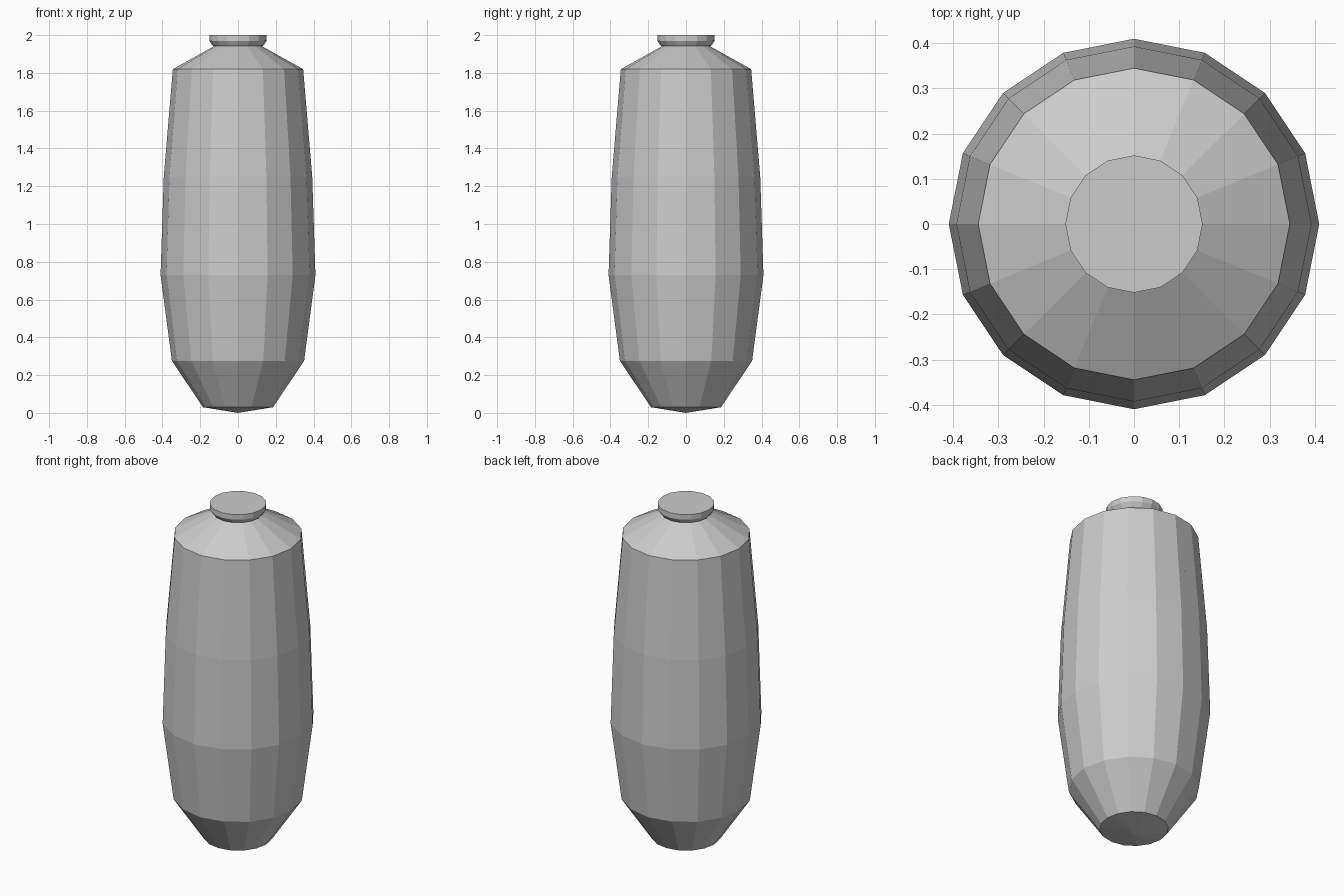
import bpy, bmesh, math
from mathutils import Vector

if "Cube" in bpy.data.objects:
    bpy.data.objects.remove(bpy.data.objects["Cube"])

SIDES = 16


def lathe(profile):
    """Closed 16-sided solid from (radius, z) points; radius 0 is a tip."""
    bm = bmesh.new()
    rings = []
    for r, z in profile:
        if r == 0:
            rings.append([bm.verts.new((0, 0, z))] * SIDES)
        else:
            rings.append([bm.verts.new((r * math.cos(2 * math.pi * i / SIDES),
                                        r * math.sin(2 * math.pi * i / SIDES), z))
                          for i in range(SIDES)])
    for a, b in zip(rings, rings[1:]):
        for i in range(SIDES):
            j = (i + 1) % SIDES
            quad = list(dict.fromkeys([a[i], a[j], b[j], b[i]]))
            bm.faces.new(quad)
    for ring in (rings[0], rings[-1]):
        if ring[0] is not ring[1]:
            bm.faces.new(ring)
    bmesh.ops.recalc_face_normals(bm, faces=bm.faces)
    return bm


def to_object(bm, name):
    bmesh.ops.recalc_face_normals(bm, faces=bm.faces)
    me = bpy.data.meshes.new(name)
    bm.to_mesh(me)
    bm.free()
    ob = bpy.data.objects.new(name, me)
    bpy.context.collection.objects.link(ob)
    return ob


# Vase body, split into cracked shards
body = [(0, 0), (0.185, 0.03), (0.35, 0.275), (0.41, 0.73),
        (0.393, 1.25), (0.345, 1.82), (0.12, 1.945)]

# Shard centres: each shard is the region of the body nearest its centre
shards = {
    "shard_shoulder_left": (-0.13, -0.01, 2.03),
    "shard_shoulder_middle": (0.115, -0.06, 2.03),
    "shard_shoulder_right": (0.29, -0.06, 1.96),
    "shard_side_left": (-0.16, -0.25, 1.13),
    "shard_front": (-0.07, -0.29, 1.13),
    "shard_side_right": (0.29, -0.06, 1.10),
    "shard_lower_left": (-0.20, -0.03, 0.745),
    "shard_base": (0.12, -0.03, 0.16),
}
for name, centre in shards.items():
    c = Vector(centre)
    bm = lathe(body)
    for other in shards.values():
        o = Vector(other)
        if o == c:
            continue
        cut = bmesh.ops.bisect_plane(
            bm, geom=bm.verts[:] + bm.edges[:] + bm.faces[:], dist=1e-6,
            plane_co=(c + o) / 2, plane_no=(o - c).normalized(), clear_outer=True)
        rim = [e for e in bm.edges if e.is_boundary]
        if rim:
            bmesh.ops.holes_fill(bm, edges=rim, sides=0)
    to_object(bm, name)

# Neck with flared rim and flat closed top
to_object(lathe([(0.125, 1.94), (0.135, 1.945), (0.152, 1.97), (0.152, 2.0)]), "neck")
